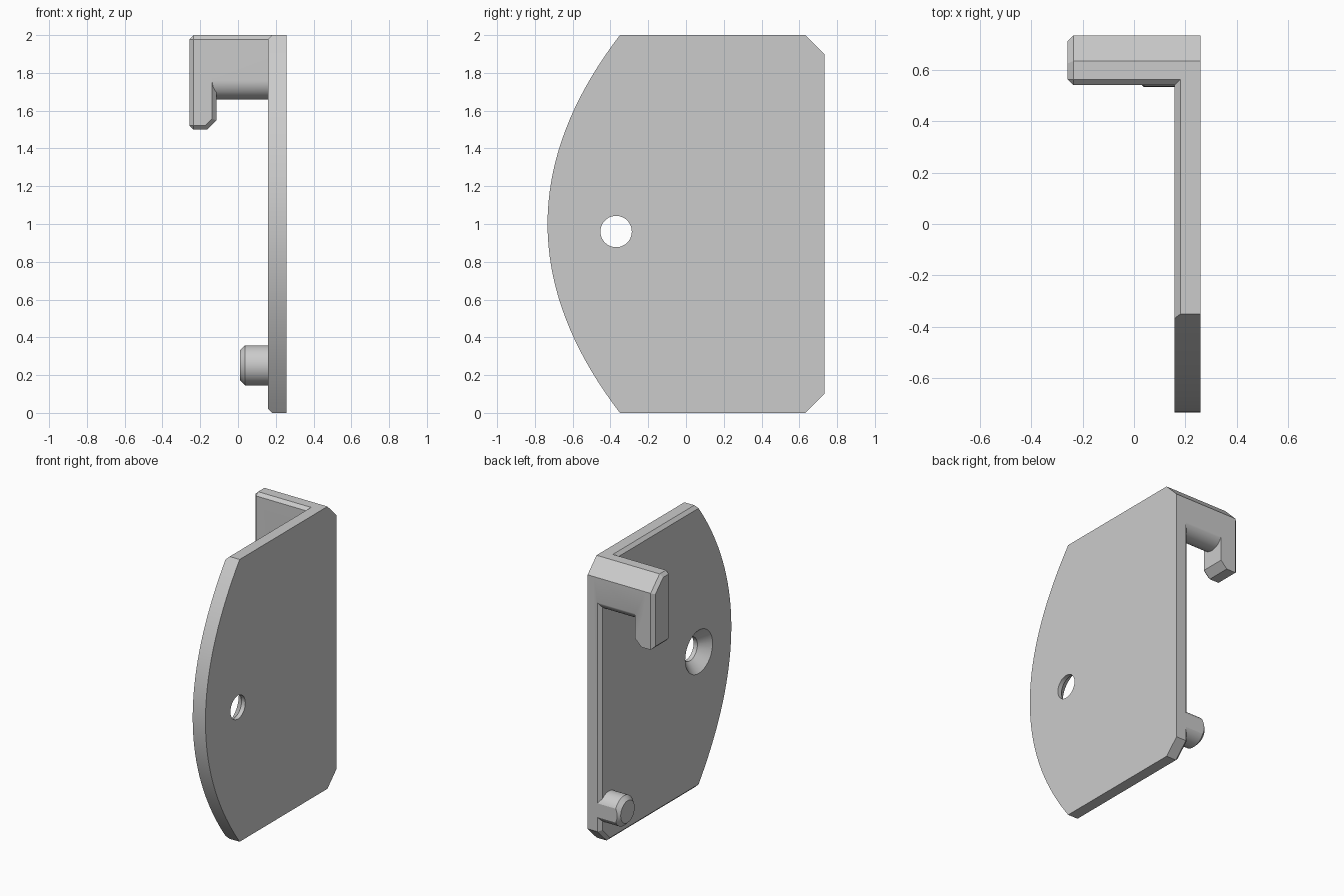
import bpy, bmesh, math
from mathutils import Matrix, Vector

cube = bpy.data.objects.get("Cube")
if cube:
    bpy.data.objects.remove(cube)

grey = bpy.data.materials.new("plain_grey")
grey.use_nodes = True
COLOUR = (0.6, 0.6, 0.6, 1)
grey.diffuse_color = COLOUR
grey.node_tree.nodes["Principled BSDF"].inputs["Base Color"].default_value = COLOUR

OUT, INN = 0.258, 0.158      # plate faces
BACK, FRONT = 0.733, 0.54    # arm faces
CH = 0.022                   # small chamfer


def finish(name, bm):
    bmesh.ops.recalc_face_normals(bm, faces=bm.faces)
    mesh = bpy.data.meshes.new(name)
    bm.to_mesh(mesh)
    bm.free()
    mesh.materials.append(grey)
    ob = bpy.data.objects.new(name, mesh)
    bpy.context.collection.objects.link(ob)
    return ob


def prism(profile, x0, x1):
    """Extrude a y-z profile along x."""
    bm = bmesh.new()
    face = bm.faces.new([bm.verts.new((x0, y, z)) for y, z in profile])
    ext = bmesh.ops.extrude_face_region(bm, geom=[face])["geom"]
    moved = [v for v in ext if isinstance(v, bmesh.types.BMVert)]
    bmesh.ops.translate(bm, verts=moved, vec=(x1 - x0, 0, 0))
    bmesh.ops.recalc_face_normals(bm, faces=bm.faces)
    return bm


def chamfer(bm, size, rule):
    edges = [e for e in bm.edges if rule(e.verts[0].co, e.verts[1].co)]
    bmesh.ops.bevel(bm, geom=edges, offset=size, offset_type='OFFSET',
                    segments=1, profile=0.5, affect='EDGES', clamp_overlap=False)


def near(value, *others):
    return all(abs(value - o) < 1e-4 for o in others)


def rod(x0, x1, r0, r1, y, z):
    """Round rod or cone along x."""
    bm = bmesh.new()
    bmesh.ops.create_cone(bm, cap_ends=True, segments=64, radius1=r0, radius2=r1,
                          depth=x1 - x0)
    turn = Matrix.Translation(((x0 + x1) / 2, y, z)) @ Matrix.Rotation(math.pi / 2, 4, 'Y')
    bmesh.ops.transform(bm, matrix=turn, verts=bm.verts)
    return bm


def combine(target, other, operation):
    mod = target.modifiers.new("join", 'BOOLEAN')
    mod.operation, mod.object, mod.solver = operation, other, 'EXACT'
    bpy.context.view_layer.objects.active = target
    bpy.ops.object.modifier_apply(modifier=mod.name)
    bpy.data.objects.remove(other)


# Plate with a bowed front edge and clipped back corners
STEPS = 36
bow = [(-BACK + 0.383 * t * t, 1 + t) for t in (2 * i / STEPS - 1 for i in range(STEPS + 1))]
corners = [(0.633, 2), (BACK, 1.9), (BACK, 0.1), (0.633, 0)]
bm = prism(bow + corners, INN, OUT)
chamfer(bm, CH, lambda a, b: near(INN, a.x, b.x)
        and (max(a.y, b.y) > 0 or near(a.z, b.z) and not 0.01 < a.z < 1.99))
plate = finish("bracket_plate", bm)

# Arm with a rounded underside
CY, CZ, R = 0.64, 1.76, 0.1
start, end = math.pi, 2 * math.pi - math.acos((BACK - CY) / R)
under = [(CY + R * math.cos(a), CZ + R * math.sin(a))
         for a in (start + (end - start) * i / 24 for i in range(25))]
arm = finish("arm", prism(under + [(BACK, 1.9), (0.633, 2), (FRONT + CH, 2), (FRONT, 2 - CH)],
                          -0.2, 0.21))

# Hook hanging from the end of the arm
LEFT, RIGHT, LOW = -0.258, -0.115, 1.5
bm = prism([(FRONT, LOW), (BACK, LOW), (BACK, 1.9), (0.633, 2), (FRONT, 2)], LEFT, RIGHT)
chamfer(bm, 0.048, lambda a, b: near(RIGHT, a.x, b.x) and near(LOW, a.z, b.z))
chamfer(bm, CH, lambda a, b: near(FRONT, a.y, b.y) or near(LEFT, a.x, b.x))
hook = finish("hook", bm)

# Peg with a chamfered tip, cut flush with the back
TIP = 0.01
bm = rod(TIP, 0.21, 0.106, 0.106, 0.639, 0.252)
chamfer(bm, 0.028, lambda a, b: near(TIP, a.x, b.x))
cut = bmesh.ops.bisect_plane(bm, geom=bm.verts[:] + bm.edges[:] + bm.faces[:],
                             plane_co=Vector((0, BACK, 0)), plane_no=Vector((0, 1, 0)),
                             clear_outer=True)["geom_cut"]
bmesh.ops.contextual_create(bm, geom=[g for g in cut if isinstance(g, bmesh.types.BMEdge)])
peg = finish("peg", bm)

for part in (arm, hook, peg):
    combine(plate, part, 'UNION')

# Countersunk screw hole
HY, HZ = -0.37, 0.96
combine(plate, finish("hole_cutter", rod(0.1, 0.3, 0.083, 0.083, HY, HZ)), 'DIFFERENCE')
combine(plate, finish("sink_cutter", rod(INN - 0.02, INN + 0.08, 0.173, 0.073, HY, HZ)),
        'DIFFERENCE')

bpy.ops.object.select_all(action='DESELECT')
plate.select_set(True)
bpy.context.view_layer.objects.active = plate
bpy.ops.object.shade_smooth_by_angle(angle=math.radians(25))
